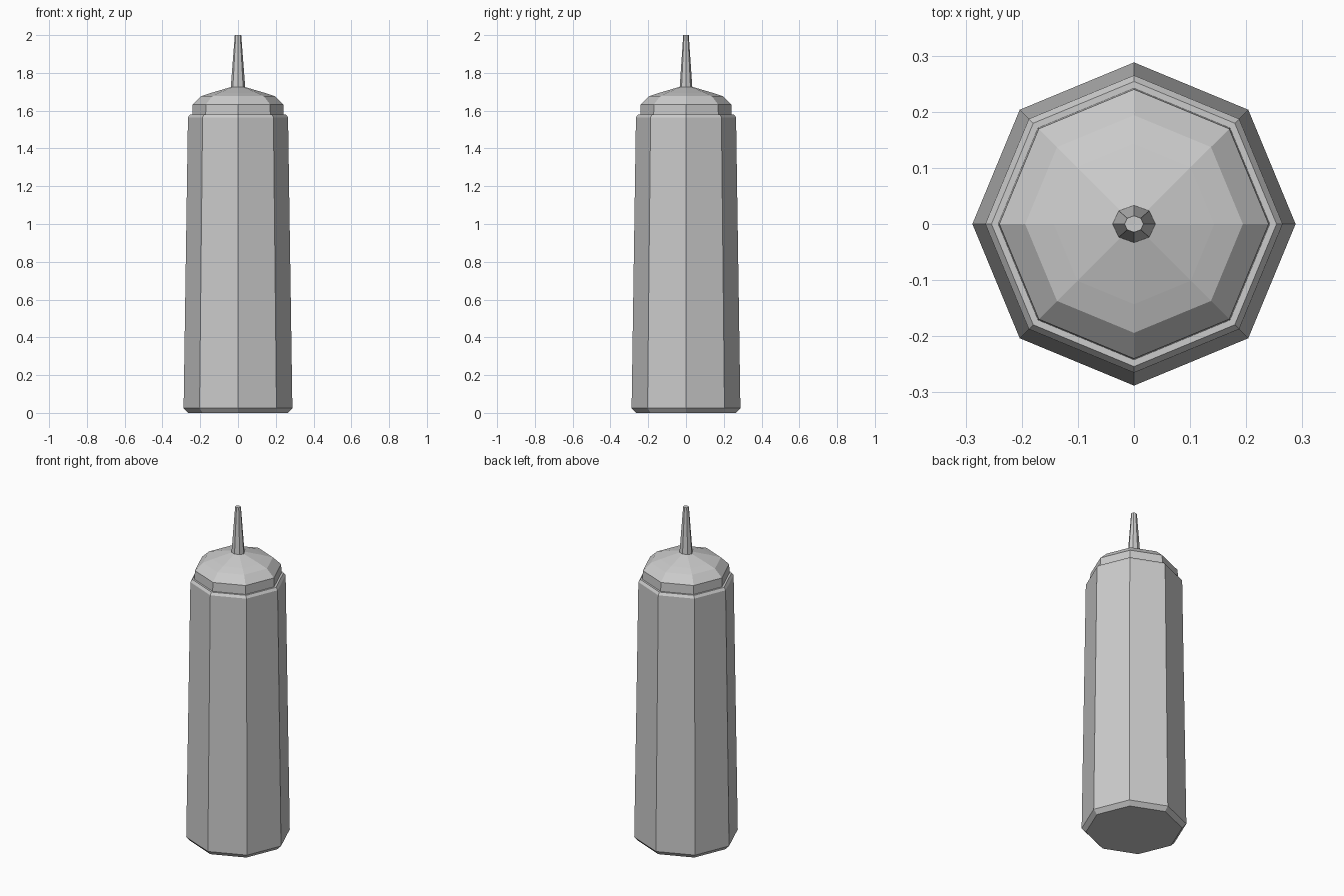
import bpy, bmesh
from math import cos, sin, pi

if "Cube" in bpy.data.objects:
    bpy.data.objects.remove(bpy.data.objects["Cube"])

SIDES = 8


def lathe(name, profile, squash=1.0):
    """Flat-shaded eight-sided solid from (radius, z) rings, corners on the axes."""
    bm = bmesh.new()
    rings = []
    for r, z in profile:
        rings.append([bm.verts.new((r * cos(2 * pi * i / SIDES),
                                    r * squash * sin(2 * pi * i / SIDES), z))
                      for i in range(SIDES)])
    for a, b in zip(rings, rings[1:]):
        for i in range(SIDES):
            j = (i + 1) % SIDES
            bm.faces.new((a[i], a[j], b[j], b[i]))
    bm.faces.new(rings[0][::-1])
    bm.faces.new(rings[-1])
    bmesh.ops.recalc_face_normals(bm, faces=bm.faces)
    mesh = bpy.data.meshes.new(name)
    bm.to_mesh(mesh)
    bm.free()
    obj = bpy.data.objects.new(name, mesh)
    bpy.context.collection.objects.link(obj)
    return obj


# Tapered bottle with chamfered base and shoulder
lathe("bottle_body", [(0.265, 0), (0.288, 0.025), (0.265, 1.565),
                      (0.254, 1.58)])

# Domed screw cap
lathe("cap", [(0.242, 1.579), (0.24, 1.633), (0.194, 1.677),
              (0.143, 1.694), (0.03, 1.727)])

# Slim tapered nozzle, slightly narrower front to back
lathe("nozzle", [(0.039, 1.715), (0.017, 2.0)], squash=0.87)
